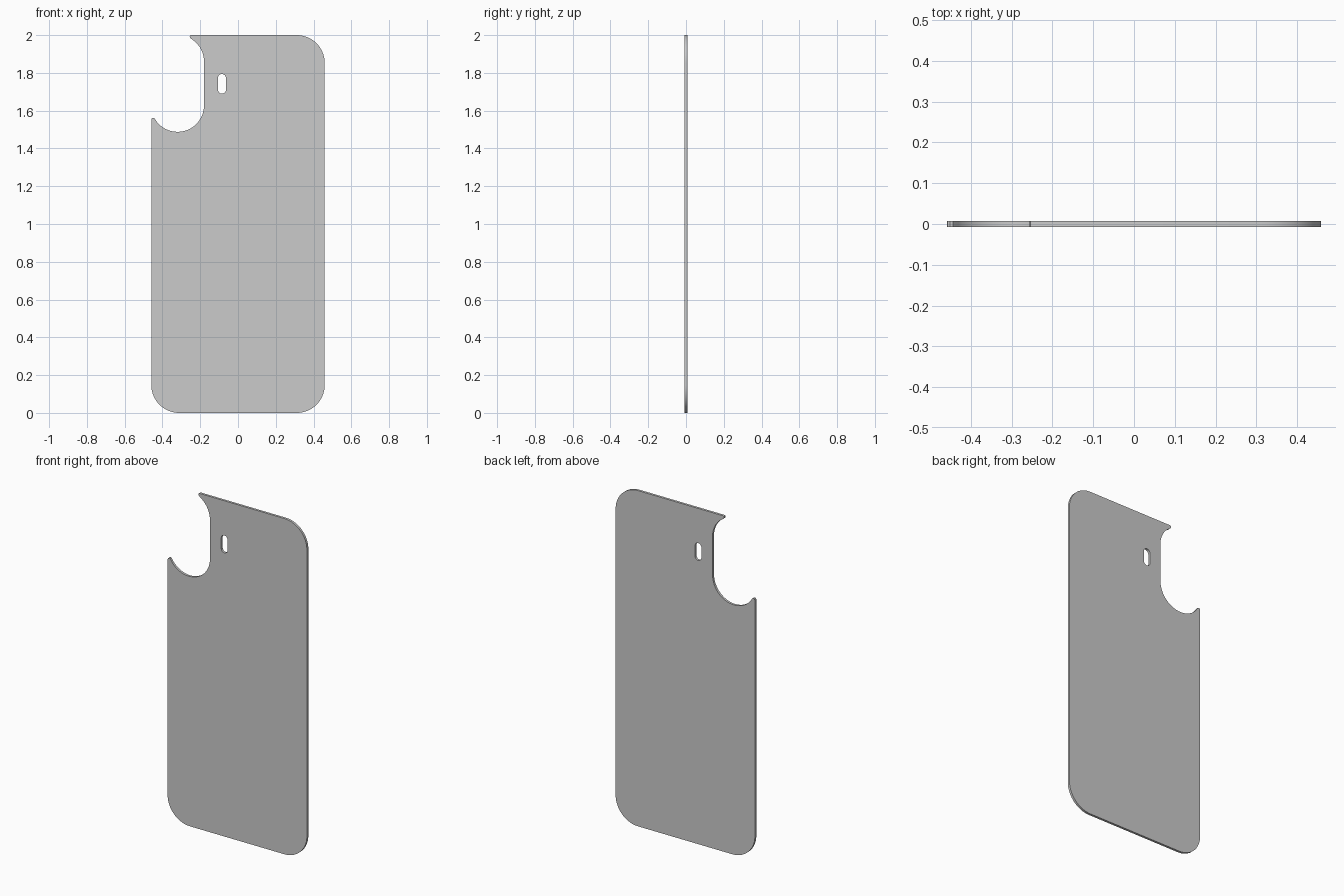
import bpy
from math import cos, sin, radians, pi

if "Cube" in bpy.data.objects:
    bpy.data.objects.remove(bpy.data.objects["Cube"])

HALF_W, HEIGHT, HALF_T, CORNER = 0.459, 2.0, 0.007, 0.148


def arc(cx, cz, r, a0, a1, n=20):
    """Points on a circular arc, angles in degrees."""
    return [(cx + r * cos(radians(a0 + (a1 - a0) * i / n)),
             cz + r * sin(radians(a0 + (a1 - a0) * i / n))) for i in range(n + 1)]


# Outer outline, counter-clockwise, with the camera notch at the upper left
outline = arc(-HALF_W + CORNER, CORNER, CORNER, 180, 270)
outline += arc(HALF_W - CORNER, CORNER, CORNER, 270, 360)
outline += arc(HALF_W - CORNER, HEIGHT - CORNER, CORNER, 0, 90)
outline += [(-0.248, 2.0), (-0.254, 1.998), (-0.256, 1.992), (-0.253, 1.985)]  # upper tip
outline += arc(-0.32, 1.86, 0.14, 58, 0)
outline += arc(-0.32, 1.628, 0.14, 0, -142, 30)
outline += [(-0.438, 1.554), (-0.444, 1.561), (-0.451, 1.562),
            (-0.457, 1.558), (-HALF_W, 1.55)]  # lower tip

# Small rounded slot beside the notch
slot = arc(-0.085, 1.773, 0.021, 0, 180, 12) + arc(-0.085, 1.711, 0.021, 180, 360, 12)

# Filled flat curve, extruded to the plate thickness and stood upright
curve = bpy.data.curves.new("back_plate", 'CURVE')
curve.dimensions = '2D'
curve.fill_mode = 'BOTH'
curve.extrude = HALF_T
for pts in (outline, slot):
    spline = curve.splines.new('POLY')
    spline.points.add(len(pts) - 1)
    for p, (x, z) in zip(spline.points, pts):
        p.co = (x, z, 0, 1)
    spline.use_cyclic_u = True

plate = bpy.data.objects.new("back_plate", curve)
plate.rotation_euler = (pi / 2, 0, 0)
bpy.context.collection.objects.link(plate)
bpy.context.view_layer.objects.active = plate
plate.select_set(True)
bpy.ops.object.convert(target='MESH')
plate = bpy.context.object

# Join the walls to the faces, then smooth only the rounded rims
bpy.ops.object.mode_set(mode='EDIT')
bpy.ops.mesh.select_all(action='SELECT')
bpy.ops.mesh.remove_doubles(threshold=0.0002)
bpy.ops.mesh.normals_make_consistent(inside=False)
bpy.ops.object.mode_set(mode='OBJECT')
bpy.ops.object.shade_smooth_by_angle(angle=radians(30))
